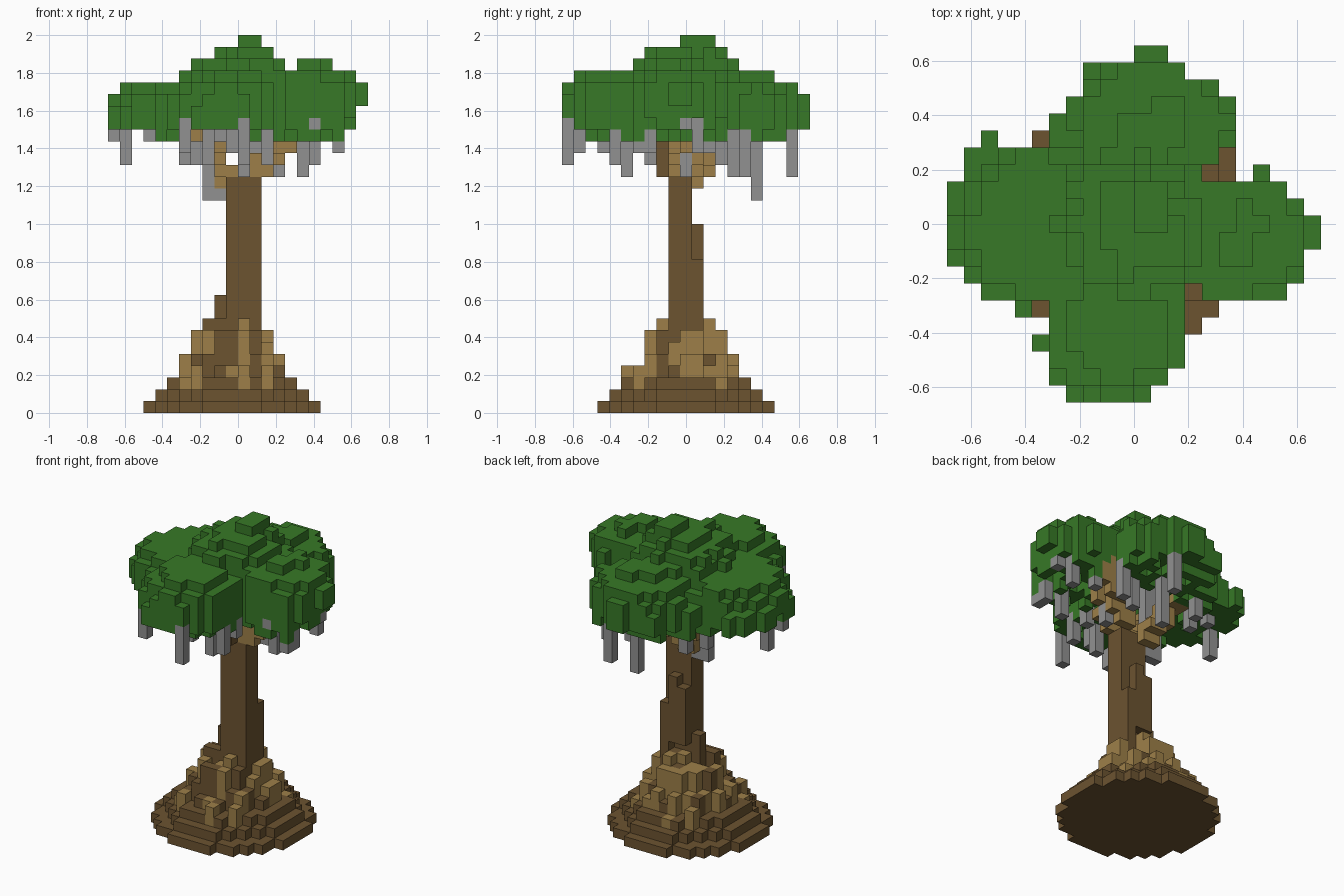
import bpy
import bmesh
import random
from mathutils import Vector

random.seed(4)
UNIT = 2 / 32  # edge of one cube

if "Cube" in bpy.data.objects:
    bpy.data.objects.remove(bpy.data.objects["Cube"])


def make_material(name, rgb):
    mat = bpy.data.materials.new(name)
    mat.use_nodes = True
    color = (*rgb, 1)
    mat.diffuse_color = color
    mat.node_tree.nodes["Principled BSDF"].inputs["Base Color"].default_value = color
    return mat


bark = make_material("dark bark", (.15, .087, .03))
wood = make_material("light wood", (.34, .213, .066))
leaf = make_material("leaf green", (.038, .19, .02))
grey = make_material("vine grey", (.285, .285, .285))

cells = {}  # (column, row, layer) -> part name


def fill(part, i, j, layers):
    """Stack cubes of a part in one column, keeping cubes already there."""
    for k in layers:
        cells.setdefault((i, j, k), part)


def disc(ci, cj, radius):
    reach = range(-int(radius), int(radius) + 1)
    return [(ci + a, cj + b) for a in reach for b in reach
            if a * a + b * b <= radius * radius]


# Trunk: square core, a stepped back ridge, side buttress and a stub on top
for i in range(-1, 2):
    for j in range(-1, 1):
        fill("trunk", i, j, range(20))
for i, j, low, high in ((-1, 1, 9, 15), (0, 1, 9, 16), (1, 1, 0, 13),
                        (-2, 0, 0, 10), (-2, -1, 0, 7)):
    fill("trunk", i, j, range(low, high))
fill("trunk", 0, -2, range(20, 24))

# Roots: uneven columns climbing the trunk, with spurs running down the mound
for i, j in disc(-1, 0, 4.4):
    distance = ((i + 1) ** 2 + j * j) ** .5
    height = 8 if distance < 2.6 else 7 if distance < 3.3 else 5
    part = "roots" if random.random() < .6 else "mound"
    fill(part, i, j, range(3, height - random.choice((0, 0, 0, 1, 2))))
for i, j in ((0, -5), (-4, -4), (2, -4), (-4, 4), (1, 4)):
    fill("roots", i, j, (2, 3))
for i, j in ((-5, -3), (3, 3), (-2, 5)):
    fill("roots", i, j, [2])

# Mound: stepped discs
for layer, radius in enumerate((7.4, 6.4, 5.4, 4.4)):
    for i, j in disc(-1, 0, radius):
        fill("mound", i, j, [layer])


# Branches: stepped limbs from the trunk top
def limb(start, end):
    start, end = Vector(start), Vector(end)
    steps = 12
    for s in range(steps + 1):
        i, j, k = (round(c) for c in start.lerp(end, s / steps))
        fill("branches", i, j, (k, k + 1))
        fill("branches", i + 1, j, [k])


limb((-2, 1, 19), (-4, 3, 24))
limb((1, 1, 20), (4, 2, 24))
limb((-2, 0, 19), (-4, -4, 24))
limb((1, -1, 20), (3, 0, 23))

# Foliage: domed lobes clipped to a ragged outline, rows from front to back
outline = [(-4, 0), (-5, 1), (-5, 2), (-6, 2), (-5, 2), (-5, 2), (-9, 8),
           (-10, 9), (-11, 9), (-11, 10), (-11, 10), (-11, 9), (-11, 8),
           (-10, 3), (-10, 4), (-5, 5), (-5, 5), (-4, 5), (-3, 4), (-3, 2), (0, 1)]
lobes = [((-.4, .1, 26), (5.2, 5.2, 4.95)),
         ((-6, 0, 25.2), (5.7, 5.6, 2.7)),
         ((5.4, -.6, 26.3), (5.2, 4.8, 2.9)),
         ((-1.4, -5.8, 25.7), (5, 5.2, 3.1)),
         ((.7, 5.8, 25.2), (5.2, 5, 3.1))]


def in_lobe(cell, slack):
    return any(sum(((p - c) / r) ** 2 for p, c, r in zip(cell, center, radii)) < slack
               for center, radii in lobes)


def leaf_column(i, j):
    slack = random.choice((.85, .95, 1, 1.04))
    if i * i + j * j < 12:
        floor = 26
    elif i > 9:
        floor = 26
    else:
        floor = random.choice((23, 23, 24) if j > 3 else (23, 24, 24, 24, 24, 25))
    if abs(i) > 8 or abs(j) > 8:
        floor = max(floor, 24)
    layers = [k for k in range(floor, 32) if in_lobe((i, j, k), slack)]
    top = max(layers, default=max(floor, 24) + 1)
    fill("foliage", i, j, range(floor, top + 1))


for row, (first, last) in enumerate(outline):
    j = row - 10
    for i in range(first, last + 1):
        if (i, j) != (3, -4):
            leaf_column(i, j)
for i, j in ((-9, 5), (7, 3), (-7, -5)):
    leaf_column(i, j)
# Crown tuft
for i in (0, 1):
    for j in (0, 1, 2):
        fill("foliage", i, j, (30, 31))

# Hanging vines: column, row, lowest layer
vines = [(-10, 0, 21), (-11, -1, 23), (-5, -9, 22), (0, -10, 21), (0, -5, 20),
         (-1, -7, 22), (2, -6, 21), (2, -4, 22), (-8, 2, 23), (-3, 0, 18),
         (-2, 0, 18), (1, 6, 18), (2, 9, 20), (5, 5, 20), (3, 4, 20), (3, 0, 20),
         (8, -4, 22), (8, -3, 22), (8, 1, 22), (6, -3, 21), (6, 2, 22),
         (-5, 3, 21), (-4, 5, 21), (-3, -5, 21)]
for i, j, low in vines:
    for k in range(low, 28):
        if cells.get((i, j, k)) == "foliage":
            break
        fill("vines", i, j, [k])
# Vine ends showing on the outer leaves
for i, j in ((0, -10), (-5, -9), (9, 0), (6, -4)):
    cells[i, j, 24] = "vines"


# Skin every part with only its exposed cube faces
def build(part, mat):
    bm = bmesh.new()
    corners = {}

    def corner(point):
        if point not in corners:
            x, y, z = point
            corners[point] = bm.verts.new((x * UNIT, (y - .5) * UNIT, z * UNIT))
        return corners[point]

    for cell in [c for c in cells if cells[c] == part]:
        for axis in range(3):
            for side in (0, 1):
                beside = list(cell)
                beside[axis] += 2 * side - 1
                if tuple(beside) in cells:
                    continue
                ring = []
                for u, v in ((0, 0), (1, 0), (1, 1), (0, 1)):
                    point = list(cell)
                    point[axis] += side
                    point[(axis + 1) % 3] += u
                    point[(axis + 2) % 3] += v
                    ring.append(corner(tuple(point)))
                bm.faces.new(ring if side else ring[::-1])
    # Merge coplanar squares into clean flat faces
    bmesh.ops.dissolve_limit(bm, angle_limit=.01, verts=bm.verts, edges=bm.edges)
    mesh = bpy.data.meshes.new(part)
    bm.to_mesh(mesh)
    bm.free()
    mesh.materials.append(mat)
    bpy.context.collection.objects.link(bpy.data.objects.new(part, mesh))


for part, mat in (("mound", bark), ("trunk", bark), ("roots", wood),
                  ("branches", wood), ("foliage", leaf), ("vines", grey)):
    build(part, mat)
